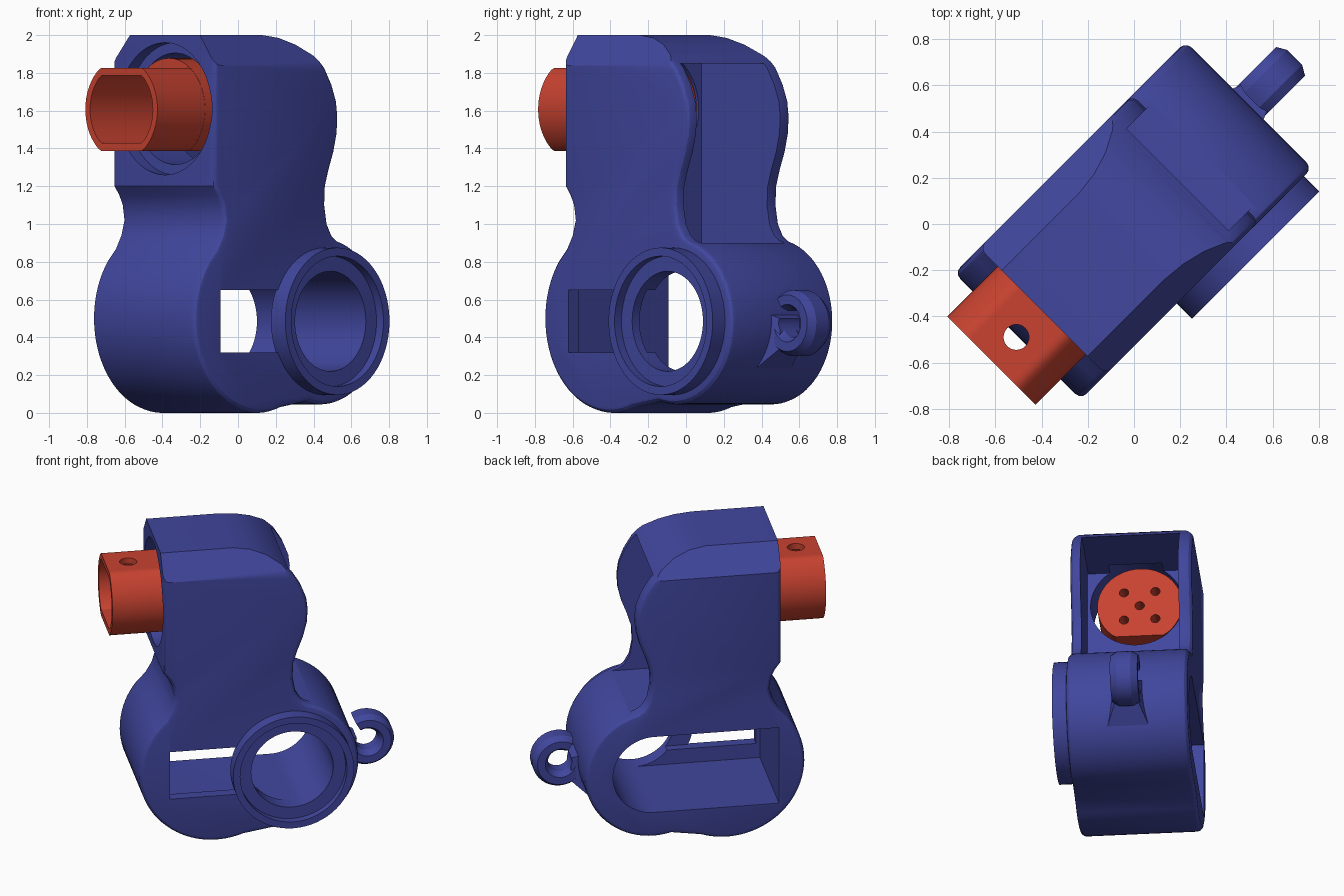
import bpy, bmesh, math
from mathutils import Vector, Matrix

if "Cube" in bpy.data.objects:
    bpy.data.objects.remove(bpy.data.objects["Cube"])

# Built along its own length (x), thickness (y) and height (z), then turned 45 degrees


def material(name, rgb):
    m = bpy.data.materials.new(name)
    m.diffuse_color = (*rgb, 1)
    m.use_nodes = True
    m.node_tree.nodes["Principled BSDF"].inputs["Base Color"].default_value = m.diffuse_color
    return m


BLUE = material("blue plastic", (0.052, 0.062, 0.34))
RED = material("red plastic", (0.58, 0.055, 0.03))


def finish(name, bm, mat):
    bmesh.ops.recalc_face_normals(bm, faces=bm.faces)
    me = bpy.data.meshes.new(name)
    bm.to_mesh(me)
    bm.free()
    ob = bpy.data.objects.new(name, me)
    bpy.context.collection.objects.link(ob)
    if mat:
        me.materials.append(mat)
    return ob


def loft(rings):
    """Skin a list of equal point rings and cap both ends."""
    bm = bmesh.new()
    vs = [[bm.verts.new(p) for p in r] for r in rings]
    n = len(vs[0])
    for a, b in zip(vs, vs[1:]):
        for i in range(n):
            bm.faces.new((a[i], a[(i + 1) % n], b[(i + 1) % n], b[i]))
    bm.faces.new(vs[0])
    bm.faces.new(vs[-1])
    return bm


def arc(cx, cz, r, a0, a1, n):
    return [(cx + r * math.cos(math.radians(a0 + (a1 - a0) * i / n)),
             cz + r * math.sin(math.radians(a0 + (a1 - a0) * i / n))) for i in range(n + 1)]


def cylinder(name, axis, r, ca, cb, lo, hi, mat=None, zmin=-9, zmax=9, n=64):
    """Cylinder along an axis; zmin and zmax press flats on lying ones."""
    pts = arc(ca, cb, r, 0, 360, n)[:-1]

    def place(a, b, t):
        if axis == 'x':
            return (t, a, min(max(b, zmin), zmax))
        return (a, t, b) if axis == 'y' else (a, b, t)
    return finish(name, loft([[place(a, b, t) for a, b in pts] for t in (lo, hi)]), mat)


def box(name, x0, x1, y0, y1, z0, z1):
    return finish(name, loft([[(x0, y0, z), (x1, y0, z), (x1, y1, z), (x0, y1, z)]
                              for z in (z0, z1)]), None)


def combine(ob, tool, op='DIFFERENCE'):
    m = ob.modifiers.new("bool", 'BOOLEAN')
    m.operation, m.object, m.solver = op, tool, 'EXACT'
    bpy.context.view_layer.objects.active = ob
    bpy.ops.object.modifier_apply(modifier=m.name)
    bpy.data.objects.remove(tool, do_unlink=True)


def inset(pts, d):
    """Move a clockwise outline inwards by d."""
    out = []
    for i, p in enumerate(pts):
        p = Vector(p)
        e0 = (p - Vector(pts[i - 1])).normalized()
        e1 = (Vector(pts[(i + 1) % len(pts)]) - p).normalized()
        n0, n1 = Vector((e0.y, -e0.x)), Vector((e1.y, -e1.x))
        m = n0 + n1
        out.append(p + m * (d * 2 / max(m.length_squared, 1)))
    return out


# Housing outline: front lobe, neck, head, rear neck, rear lobe
outline = arc(-0.2, 0.5, 0.5, -70, -218, 34)
outline += [(-0.535, 0.87), (-0.495, 0.94), (-0.472, 1.02), (-0.485, 1.1), (-0.51, 1.15),
            (-0.547, 1.2), (-0.547, 2.0), (-0.08, 2.0), (0.03, 1.985), (0.13, 1.95),
            (0.22, 1.895), (0.29, 1.83), (0.345, 1.74), (0.38, 1.65), (0.39, 1.57),
            (0.385, 1.48), (0.36, 1.38), (0.325, 1.29), (0.297, 1.2), (0.292, 1.1),
            (0.31, 1.0), (0.345, 0.94), (0.385, 0.912)]
outline += arc(0.277, 0.485, 0.44, 70, -105, 36)

# Housing with rounded side edges
R = 0.035
layers = []
for deg in (0, 30, 60, 90):
    s, c = math.sin(math.radians(deg)), math.cos(math.radians(deg))
    layers.append((R * (1 - s), R * (1 - c)))
rings = [[(x, -0.375 + dy, z) for x, z in inset(outline, d)] for d, dy in layers]
rings += [[(x, 0.40 - dy, z) for x, z in inset(outline, d)] for d, dy in reversed(layers)]
bm = loft(rings)
bmesh.ops.recalc_face_normals(bm, faces=bm.faces)

# Slanted shoulders along the head
for y, normal in ((0.40, (0, 0.16, 0.138)), (-0.375, (0, -0.16, 0.112))):
    bmesh.ops.bisect_plane(bm, geom=bm.verts[:] + bm.edges[:] + bm.faces[:], dist=1e-5,
                           plane_co=(0, y, 1.84), plane_no=normal, clear_outer=True)
    bmesh.ops.holes_fill(bm, edges=[e for e in bm.edges if e.is_boundary], sides=0)
housing = finish("housing", bm, BLUE)

# Rear chamber, stepped knob bore, lower cavity, lens bore and side window
combine(housing, box("chamber", -0.2, 0.8, -0.31, 0.315, 0.90, 1.85))
combine(housing, cylinder("bore_step", 'x', 0.35, 0, 1.61, -0.7, -0.47))
combine(housing, cylinder("bore", 'x', 0.295, 0, 1.61, -0.6, -0.1))
combine(housing, box("cavity", -0.53, 0.277, -0.30, 0.5, 0.22, 0.75))
combine(housing, cylinder("lens_bore", 'y', 0.265, 0.277, 0.485, -0.6, 0.6))
combine(housing, box("window", -0.505, 0.2, -0.6, 0.0, 0.32, 0.65))

# Raised ring round the lens bore
ring = cylinder("lens_ring", 'y', 0.39, 0.277, 0.485, -0.467, -0.36, BLUE)
combine(ring, cylinder("ring_step", 'y', 0.345, 0.277, 0.485, -0.6, -0.415))
combine(ring, cylinder("ring_bore", 'y', 0.265, 0.277, 0.485, -0.6, -0.2))

# Open hook: octagonal section swept round an arc
section = [(0.05, 0.045), (0.025, 0.088), (-0.025, 0.088), (-0.05, 0.045),
           (-0.05, -0.045), (-0.025, -0.088), (0.025, -0.088), (0.05, -0.045)]
hook_rings = []
for i in range(29):
    a = math.radians(-175 + 295 * i / 28)
    hook_rings.append([(0.828 + (0.125 + dr) * math.cos(a), 0.018 + dy,
                        0.475 + (0.125 + dr) * math.sin(a)) for dr, dy in section])
hook = finish("hook", loft(hook_rings), BLUE)

# Flared hook foot
foot_rings = []
for x, hw, z0, z1 in ((0.62, 0.14, 0.22, 0.56), (0.76, 0.075, 0.34, 0.5)):
    foot_rings.append([(x, 0.018 - hw, z0), (x, 0.018 + hw, z0),
                       (x, 0.018 + hw, z1), (x, 0.018 - hw, z1)])
foot = finish("hook_foot", loft(foot_rings), BLUE)
combine(foot, cylinder("hook_eye", 'y', 0.075, 0.828, 0.475, -0.3, 0.3))
combine(foot, cylinder("foot_clearance", 'y', 0.27, 0.277, 0.485, -0.5, 0.5))

# Knob: flattened hollow stem on a round rear disc
knob = cylinder("knob", 'x', 0.27, 0.018, 1.607, -0.855, -0.45, RED, 1.387, 1.826)
combine(knob, cylinder("disc", 'x', 0.271, 0.018, 1.607, -0.5, -0.21, RED, 1.386), 'UNION')
combine(knob, cylinder("hollow", 'x', 0.235, 0.018, 1.607, -1, -0.33, None, 1.43, 1.785))
combine(knob, cylinder("pin_hole", 'z', 0.055, -0.707, 0.014, 1.2, 2.0, n=32))
for dy, dz in ((0, 0), (0.1, 0.1), (-0.1, 0.1), (0.1, -0.1), (-0.1, -0.1)):
    combine(knob, cylinder("screw_hole", 'x', 0.03, 0.018 + dy, 1.607 + dz, -0.4, -0.1, n=20))

# Turn the whole assembly and smooth the curved faces
turn = Matrix.Rotation(math.radians(45), 4, 'Z')
for ob in (housing, ring, hook, foot, knob):
    ob.data.transform(turn)
    bpy.ops.object.select_all(action='DESELECT')
    ob.select_set(True)
    bpy.context.view_layer.objects.active = ob
    bpy.ops.object.shade_smooth_by_angle(angle=math.radians(28))
